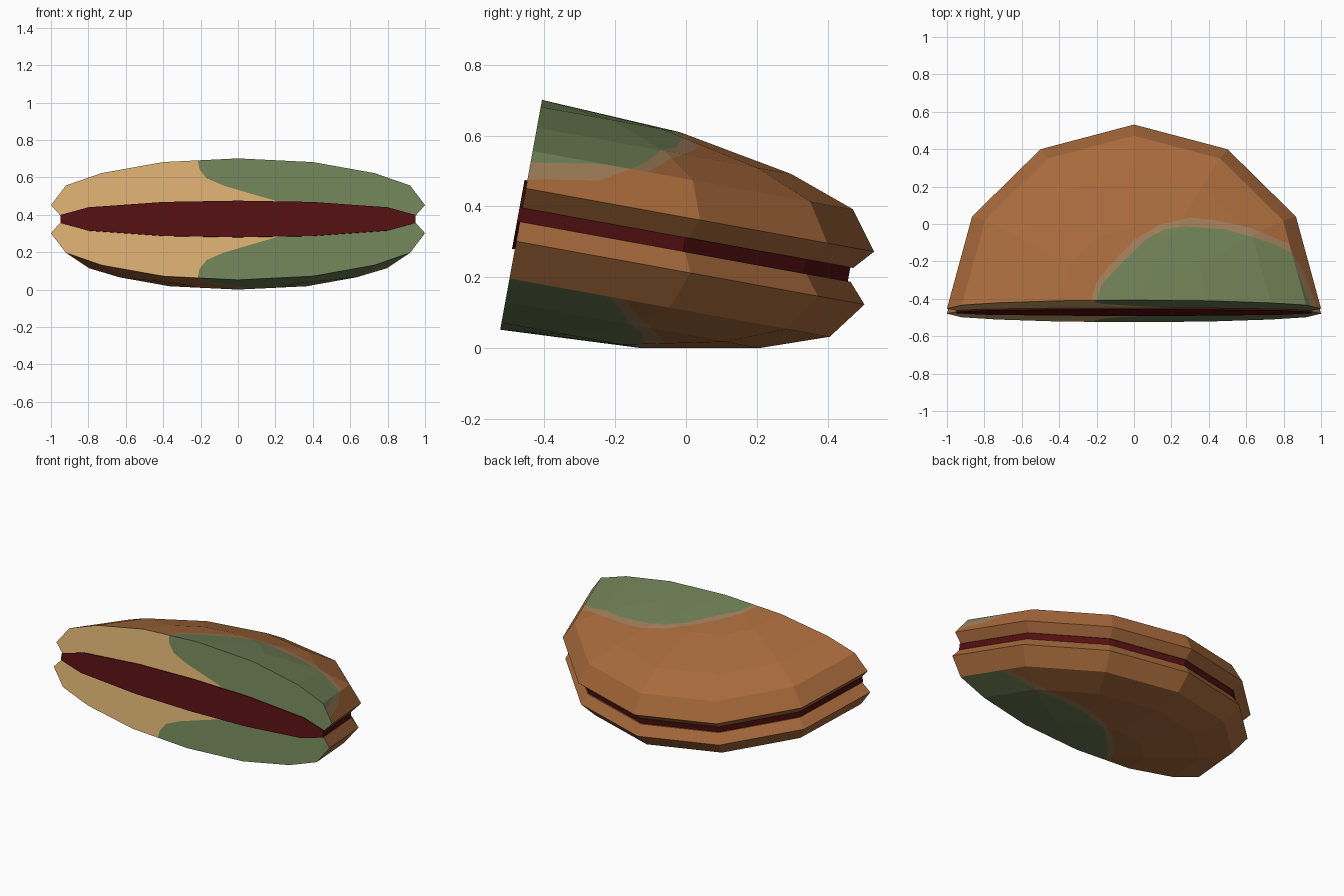
import bpy, bmesh, math
from mathutils import Vector

if "Cube" in bpy.data.objects:
    bpy.data.objects.remove(bpy.data.objects["Cube"])

TILT = math.radians(-10.3)
PLACE = Vector((0, -0.466, 0.3765))


def material(name, rgb):
    lin = [((c / 255 + 0.055) / 1.055) ** 2.4 for c in rgb]
    m = bpy.data.materials.new(name)
    m.diffuse_color = (*lin, 1)
    m.use_nodes = True
    m.node_tree.nodes["Principled BSDF"].inputs["Base Color"].default_value = m.diffuse_color
    return m


crust = material("crust brown", (168, 106, 60))
crumb = material("crumb tan", (215, 172, 112))
pale = material("pale mould edge", (160, 126, 90))
green = material("mould green", (111, 128, 86))
red = material("filling dark red", (82, 15, 17))


def half_lathe(outer, inner, sign=1, shift=0.0):
    """Half of a 12-sided turned shape with its cut side closed at y = shift."""
    bm = bmesh.new()
    cache = {}

    def vert(p, k):
        a = math.pi * k / 6
        co = (p[0] * math.cos(a), p[0] * math.sin(a) + shift, p[1] * sign)
        key = tuple(round(c, 5) for c in co)
        if key not in cache:
            cache[key] = bm.verts.new(co)
        return cache[key]

    def face(vs):
        vs = list(dict.fromkeys(vs))
        if len(vs) > 2:
            bm.faces.new(vs)

    loop = inner[::-1] + outer
    for k in range(6):
        for p, q in zip(loop, loop[1:]):
            face([vert(p, k), vert(q, k), vert(q, k + 1), vert(p, k + 1)])
    for k in (0, 6):
        for i in range(len(outer) - 1):
            face([vert(outer[i], k), vert(outer[i + 1], k),
                  vert(inner[i + 1], k), vert(inner[i], k)])
    bmesh.ops.recalc_face_normals(bm, faces=bm.faces)
    return bm


def paint(bm, pick, line, axes, index):
    """Cut picked faces along a convex line; colour what lies right of it."""
    i, j = axes
    planes = []
    for a, b in zip(line, line[1:]):
        co, no = Vector((0, 0, 0)), Vector((0, 0, 0))
        co[i], co[j] = a
        no[i], no[j] = b[1] - a[1], a[0] - b[0]
        planes.append((co, no.normalized()))
    for co, no in planes:
        faces = [f for f in bm.faces if pick(f)]
        geom = set(faces)
        for f in faces:
            geom.update(f.edges)
            geom.update(f.verts)
        bmesh.ops.bisect_plane(bm, geom=list(geom), dist=1e-5,
                               plane_co=co, plane_no=no)
        bm.normal_update()
    for f in bm.faces:
        if pick(f):
            c = f.calc_center_median()
            if all((c - co).dot(no) > 0 for co, no in planes):
                f.material_index = index


def finish(bm, name, mats):
    me = bpy.data.meshes.new(name)
    bm.to_mesh(me)
    bm.free()
    for m in mats:
        me.materials.append(m)
    ob = bpy.data.objects.new(name, me)
    bpy.context.collection.objects.link(ob)
    ob.rotation_euler.x = TILT
    ob.location = PLACE


# Bun section: outside skin and the hollow behind the filling
skin = [(1, 0.076), (0.92, 0.183), (0.73, 0.25), (0.4, 0.31), (0, 0.33)]
hollow = [(0.95, 0.02), (0.9, 0.03), (0.73, 0.055), (0.4, 0.08), (0, 0.085)]

# Mould outlines: on the dome (x, y), on the rim side (y, z), on the cut (x, z)
dome_pale = [(-0.23, 0), (-0.2, 0.1), (-0.13, 0.193), (0, 0.33), (0.14, 0.417),
             (0.3, 0.457), (0.43, 0.447), (0.62, 0.41), (0.86, 0.32)]
dome_green = [(-0.2, 0), (-0.17, 0.09), (-0.075, 0.193), (0.06, 0.33),
              (0.165, 0.39), (0.27, 0.407), (0.485, 0.397), (0.75, 0.325),
              (0.85, 0.28)]
side_pale = [(0.28, 0.182), (0.2, 0.135), (0, 0.102)]
side_green = [(0.22, 0.186), (0, 0.15)]
cut_green = [(0.17, 0.108), (0.06, 0.141), (-0.07, 0.179), (-0.168, 0.222),
             (-0.206, 0.271), (-0.216, 0.32)]

for name, s in (("top_bun", 1), ("bottom_bun", -1)):
    bm = half_lathe(skin, hollow, s)

    def on_cut(f):
        return f.normal.y < -0.99 and f.calc_center_median().y < 1e-4

    def on_dome(f):
        return f.normal.z * s > 0.75

    def on_side(f):
        return 0.3 < f.normal.z * s < 0.75 and f.normal.x > 0.65

    def flip(line):
        # mirrored outline, reversed so its inside stays on the right
        return line if s > 0 else [(a, -b) for a, b in line][::-1]

    for f in bm.faces:
        if on_cut(f):
            f.material_index = 1
    paint(bm, on_cut, flip(cut_green), (0, 2), 3)
    paint(bm, on_dome, dome_pale, (0, 1), 2)
    paint(bm, on_dome, dome_green, (0, 1), 3)
    if s > 0:
        paint(bm, on_side, side_pale, (1, 2), 2)
        paint(bm, on_side, side_green, (1, 2), 3)
    finish(bm, name, [crust, crumb, pale, green])

# Lens-shaped filling, standing slightly proud of the cut
lens = [(0.95, 0.021), (0.8, 0.063), (0.4, 0.092), (0, 0.099)]
finish(half_lathe(lens, [(r, -z) for r, z in lens], 1, -0.008), "filling", [red])
